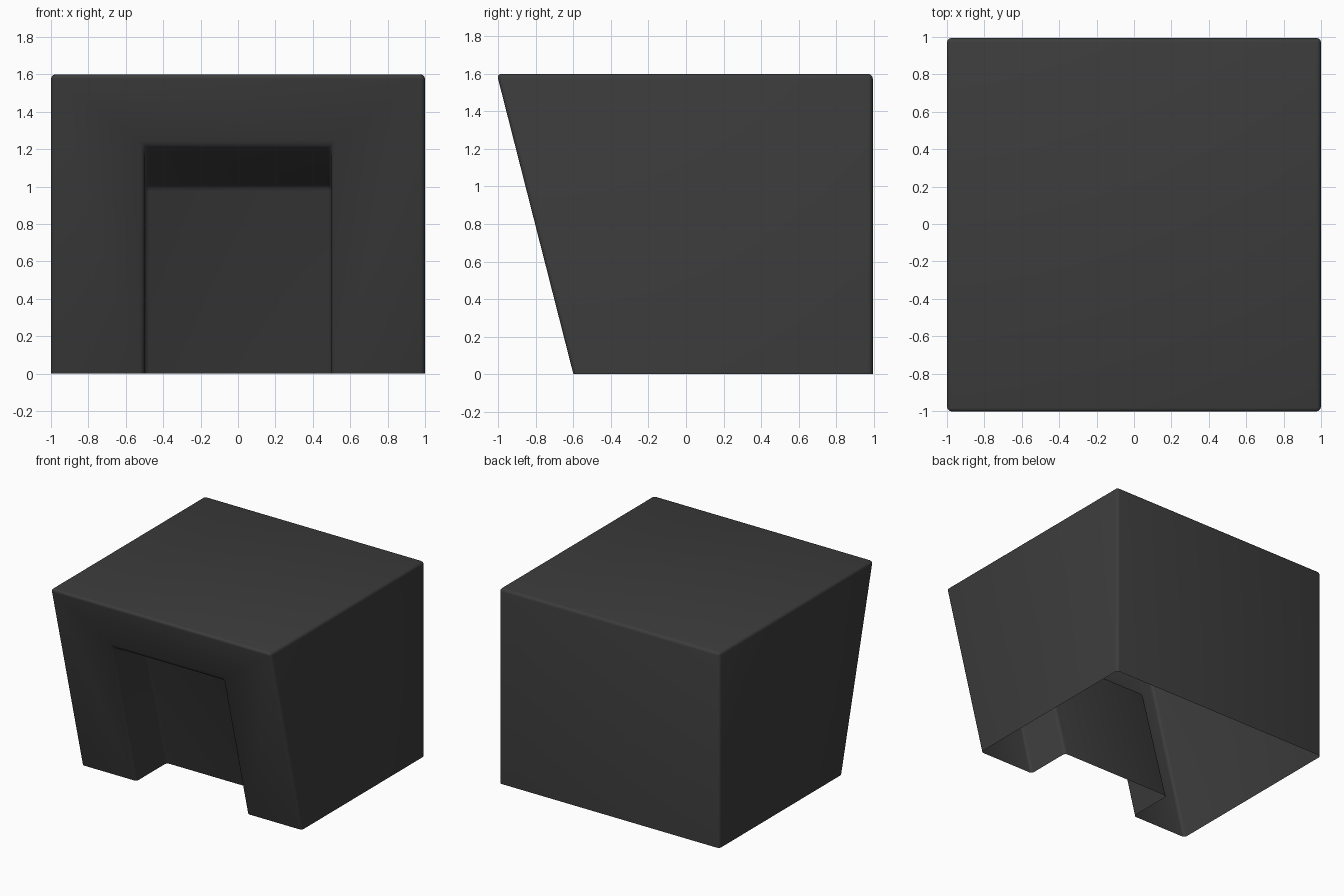
import bpy
import bmesh

if "Cube" in bpy.data.objects:
    bpy.data.objects.remove(bpy.data.objects["Cube"], do_unlink=True)

# Dark grey finish
mat = bpy.data.materials.new("charcoal")
mat.use_nodes = True
colour = (0.045, 0.045, 0.045, 1)
mat.diffuse_color = colour
mat.node_tree.nodes["Principled BSDF"].inputs["Base Color"].default_value = colour

HEIGHT, BACK, FOOT, LEAN = 1.6, 0.995, -0.6, 0.255
DOOR_TOP, RECESS_TOP = 1.22, 1.0

bm = bmesh.new()


def pair(half_width, y, z):
    """Mirrored left and right corner points."""
    return [bm.verts.new((s * half_width, y, z)) for s in (-1, 1)]


def front_y(z):
    """Depth of the leaning front at a height."""
    return FOOT - LEAN * z


# Corner pairs of the outer shell
front_low = pair(1, FOOT, 0)
front_high = pair(1, front_y(HEIGHT), HEIGHT)
back_low = pair(1, BACK, 0)
back_high = pair(1, BACK, HEIGHT)

# Corner pairs of the front recess
rim_low = pair(0.5, FOOT, 0)
rim_high = pair(0.5, front_y(DOOR_TOP), DOOR_TOP)
inner_low = pair(0.5, -0.21, 0)
inner_high = pair(0.5, -0.48, RECESS_TOP)


def strip(a, b):
    """Face spanning the width between two corner pairs."""
    bm.faces.new((a[0], a[1], b[1], b[0]))


# Top, back, recess ceiling and recess back; the underside is open
strip(front_high, back_high)
strip(back_high, back_low)
strip(rim_high, inner_high)
strip(inner_high, inner_low)

# Outer sides and recess cheeks
for s in (0, 1):
    bm.faces.new((front_low[s], back_low[s], back_high[s], front_high[s]))
    bm.faces.new((rim_low[s], inner_low[s], inner_high[s], rim_high[s]))

# Arch-shaped leaning front
bm.faces.new((front_low[0], rim_low[0], rim_high[0], rim_high[1],
              rim_low[1], front_low[1], front_high[1], front_high[0]))

bmesh.ops.recalc_face_normals(bm, faces=bm.faces[:])

# Softly rounded edges, leaving the open bottom rim sharp
bmesh.ops.bevel(bm, geom=[e for e in bm.edges if not e.is_boundary],
                offset=0.025, offset_type='OFFSET', segments=3,
                profile=0.5, affect='EDGES', clamp_overlap=True)
for f in bm.faces:
    f.smooth = True

mesh = bpy.data.meshes.new("recessed_block")
bm.to_mesh(mesh)
bm.free()
mesh.materials.append(mat)
block = bpy.data.objects.new("recessed_block", mesh)
bpy.context.collection.objects.link(block)
